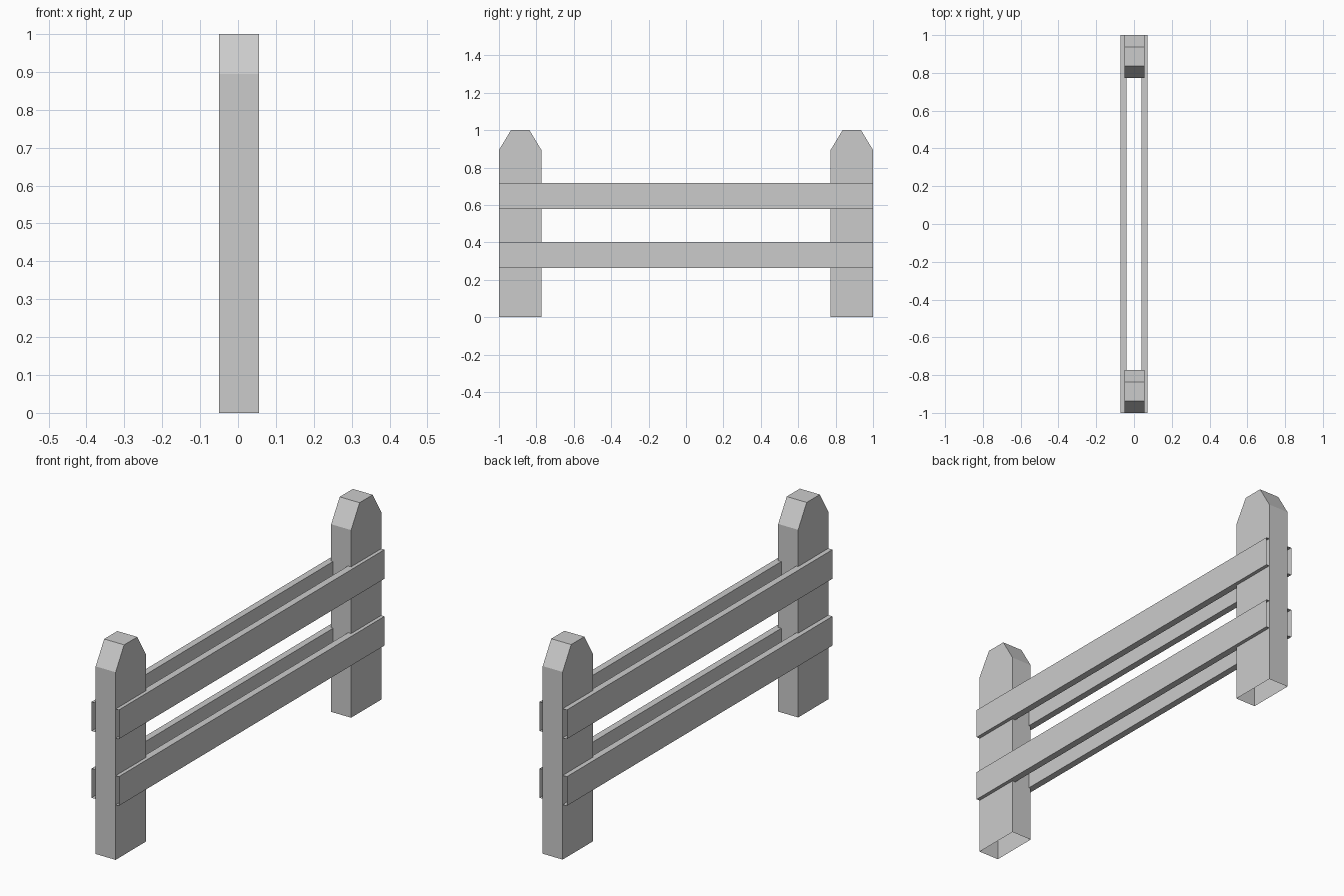
import bpy, bmesh
from mathutils import Vector

if "Cube" in bpy.data.objects:
    bpy.data.objects.remove(bpy.data.objects["Cube"])


def prism(name, profile, direction, open_edges=(), caps=True):
    """Extrude a closed profile along direction, leaving listed sides open."""
    bm = bmesh.new()
    d = Vector(direction)
    a = [bm.verts.new(p) for p in profile]
    b = [bm.verts.new(Vector(p) + d) for p in profile]
    n = len(a)
    if caps:
        bm.faces.new(a[::-1])
        bm.faces.new(b)
    for i in range(n):
        if i not in open_edges:
            j = (i + 1) % n
            bm.faces.new((a[i], a[j], b[j], b[i]))
    mesh = bpy.data.meshes.new(name)
    bm.to_mesh(mesh)
    bm.free()
    obj = bpy.data.objects.new(name, mesh)
    bpy.context.collection.objects.link(obj)
    return obj


# Posts: chamfered tops, open undersides (profile edge 0)
X0, X1 = -0.05, 0.055
for name, y0 in (("front_post", -1.0), ("back_post", 0.773)):
    w = 0.227
    outline = [(0, 0), (w, 0), (w, 0.894), (w - 0.064, 1.0), (0.064, 1.0), (0, 0.894)]
    prism(name, [(X0, y0 + y, z) for y, z in outline], (X1 - X0, 0, 0), open_edges=(0,))

# Rails: pairs of boards on both sides of the posts, with open ends
for side, x0, x1 in (("left", -0.072, -0.04), ("right", 0.039, 0.072)):
    for level, z0, z1 in (("lower", 0.262, 0.401), ("upper", 0.58, 0.719)):
        section = [(x0, -1, z0), (x0, -1, z1), (x1, -1, z1), (x1, -1, z0)]
        prism(f"{level}_{side}_rail", section, (0, 2, 0), caps=False)
        # outward normals
        mesh = bpy.data.objects[f"{level}_{side}_rail"].data
        centre = Vector(((x0 + x1) / 2, 0, (z0 + z1) / 2))
        if (mesh.polygons[0].center - centre).dot(mesh.polygons[0].normal) < 0:
            mesh.flip_normals()
